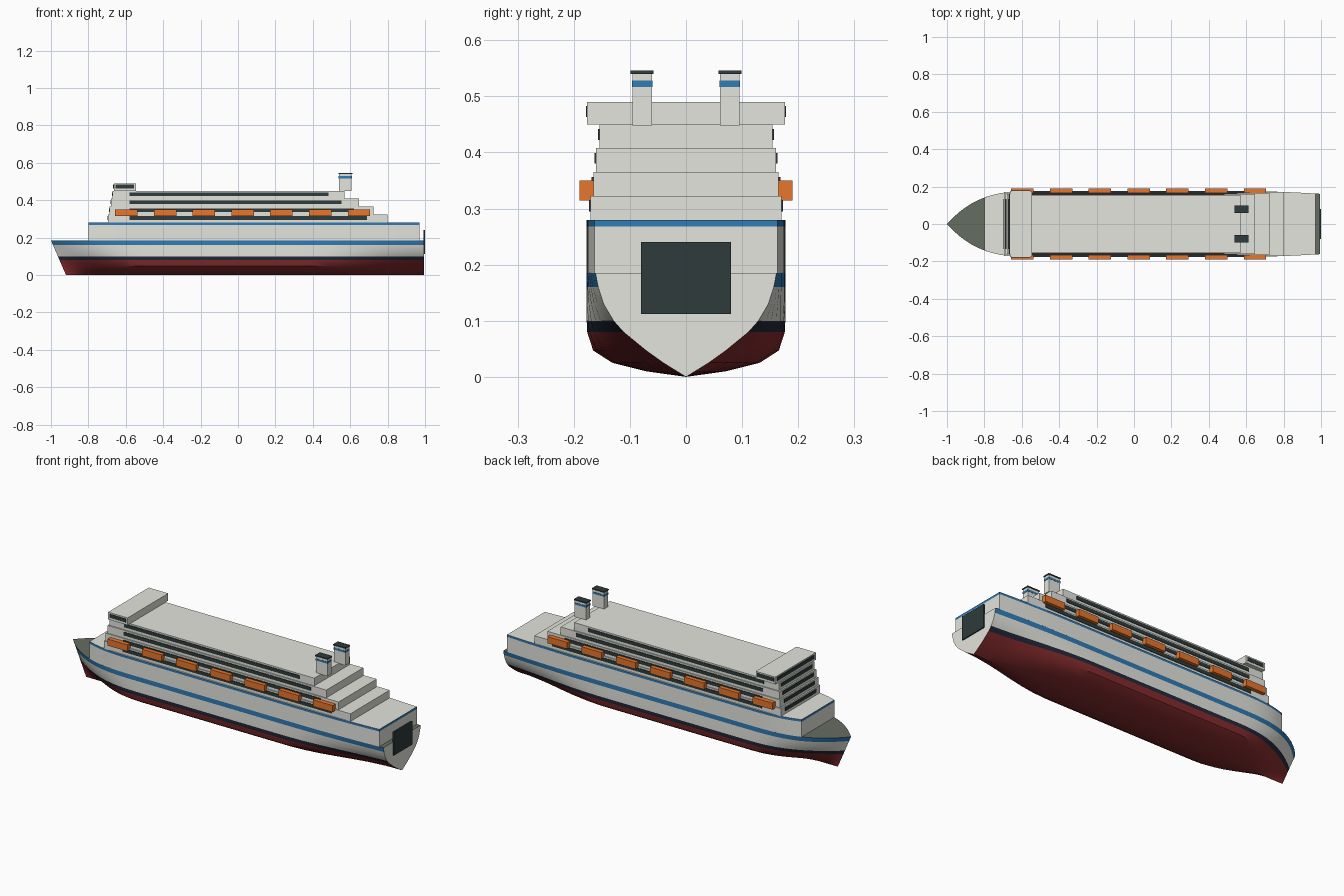
import bpy, bmesh, math

if "Cube" in bpy.data.objects:
    bpy.data.objects.remove(bpy.data.objects["Cube"])


def material(name, r, g, b):
    m = bpy.data.materials.new(name)
    m.diffuse_color = (r, g, b, 1)
    m.use_nodes = True
    m.node_tree.nodes["Principled BSDF"].inputs["Base Color"].default_value = m.diffuse_color
    return m


WHITE = material("off_white", 0.78, 0.78, 0.73)
BLUE = material("stripe_blue", 0.03, 0.20, 0.46)
RED = material("bottom_red", 0.24, 0.025, 0.027)
NAVY = material("waterline_navy", 0.016, 0.022, 0.045)
DECK = material("deck_green_grey", 0.13, 0.155, 0.12)
DARK = material("dark_glass", 0.028, 0.043, 0.043)
ORANGE = material("lifeboat_orange", 0.80, 0.18, 0.025)


def finish(name, bm, mats, smooth=False):
    bmesh.ops.remove_doubles(bm, verts=bm.verts, dist=1e-5)
    bmesh.ops.recalc_face_normals(bm, faces=bm.faces)
    me = bpy.data.meshes.new(name)
    bm.to_mesh(me)
    bm.free()
    for m in mats:
        me.materials.append(m)
    ob = bpy.data.objects.new(name, me)
    bpy.context.collection.objects.link(ob)
    if smooth:
        bpy.ops.object.select_all(action='DESELECT')
        bpy.context.view_layer.objects.active = ob
        ob.select_set(True)
        bpy.ops.object.shade_smooth_by_angle(angle=math.radians(35))
    return ob


def box(name, x0, x1, y0, y1, z0, z1, mat):
    bm = bmesh.new()
    bmesh.ops.create_cube(bm, size=1)
    for v in bm.verts:
        v.co.x = x0 if v.co.x < 0 else x1
        v.co.y = y0 if v.co.y < 0 else y1
        v.co.z = z0 if v.co.z < 0 else z1
    return finish(name, bm, [mat])


def ease(t):
    t = min(max(t, 0), 1)
    return t * t * (3 - 2 * t)


BEAM, DECK_Z, STERN = 0.177, 0.185, 0.994


def half_width(x):
    """Deck outline: pointed round bow, slight taper at the stern."""
    w = BEAM
    if x < -0.5:
        w *= 1 - (max(0, -0.5 - x) / 0.5) ** 3.15
    if x > 0.5:
        w -= 0.016 * ((x - 0.5) / 0.5) ** 2
    return w


# Hull: lofted sections blending a full midship into V-shaped ends
LEVELS = [0, 0.01, 0.025, 0.047, 0.08, 0.10, 0.13, 0.16, DECK_Z]
FULL = [0, 0.40, 0.74, 0.935, 0.995, 1, 1, 1, 1]
VEE = [0, 0.10, 0.25, 0.44, 0.69, 0.80, 0.91, 0.97, 1]
stations = [-1 + 0.5 * (i / 14) ** 1.6 for i in range(15)]
stations += [-0.5 + (STERN + 0.5) * i / 18 for i in range(1, 19)]

bm = bmesh.new()
rings = []
for x in stations:
    bow, stern = ease((-0.5 - x) / 0.5), ease((x - 0.4) / 0.6)
    k = max(bow, stern)
    half = []
    for z, f, v in zip(LEVELS, FULL, VEE):
        rake = 0.08 * bow * (1 - z / DECK_Z)
        half.append((x + rake, half_width(x) * (f * (1 - k) + v * k), z))
    pts = [(a, -b, c) for a, b, c in reversed(half)] + half[1:]
    rings.append([bm.verts.new(p) for p in pts])
for a, b in zip(rings, rings[1:]):
    for j in range(len(a) - 1):
        f = bm.faces.new((a[j], a[j + 1], b[j + 1], b[j]))
        z = f.calc_center_median().z
        f.material_index = 2 if z < 0.08 else 3 if z < 0.10 else 0 if z < 0.16 else 1
    f = bm.faces.new((a[0], b[0], b[-1], a[-1]))
    f.material_index = 4
bm.faces.new(rings[-1])
bmesh.ops.dissolve_degenerate(bm, dist=1e-5, edges=bm.edges)
finish("hull", bm, [WHITE, BLUE, RED, NAVY, DECK], smooth=True)

# Upper hull: follows the deck outline, with a blue top band
xs = [-0.8 + 1.77 * i / 40 for i in range(41)]
outline = [(x, -half_width(x)) for x in xs] + [(x, half_width(x)) for x in reversed(xs)]
bm = bmesh.new()
loops = [[bm.verts.new((x, y, z)) for x, y in outline] for z in (DECK_Z, 0.268, 0.28)]
n = len(outline)
for lvl in range(2):
    lo, hi = loops[lvl], loops[lvl + 1]
    for i in range(n):
        j = (i + 1) % n
        f = bm.faces.new((lo[i], lo[j], hi[j], hi[i]))
        f.material_index = lvl
bm.faces.new(loops[2])
bm.faces.new(loops[0])
finish("upper_hull", bm, [WHITE, BLUE], smooth=True)

# Stepped passenger decks with window strips on the sides and front
TIER_H = 0.0425
TIERS = [  # front x, rear x, half width, rear end of window strip
    (-0.694, 0.800, 0.170, 0.690),
    (-0.686, 0.725, 0.165, 0.620),
    (-0.678, 0.647, 0.160, 0.553),
    (-0.670, 0.570, 0.154, 0.485),
]
for i, (x0, x1, w, wx) in enumerate(TIERS):
    z = 0.28 + i * TIER_H
    box(f"passenger_deck_{i + 1}", x0, x1, -w, w, z, z + TIER_H, WHITE)
    z0, z1 = z + 0.015, z + 0.034
    for s, side in ((-1, "front"), (1, "back")):
        ya, yb = sorted((s * (w - 0.004), s * (w + 0.003)))
        box(f"deck_windows_{side}_{i + 1}", -0.58, wx, ya, yb, z0, z1, DARK)
    box(f"deck_windows_bow_{i + 1}", x0 - 0.003, x0 + 0.004, -0.133, 0.133, z0, z1, DARK)

# Bridge with wings and windows
BX0, BX1, BW, BZ = -0.664, -0.546, 0.176, 0.45
box("bridge", BX0, BX1, -BW, BW, BZ, 0.49, WHITE)
box("bridge_windows_bow", BX0 - 0.003, BX0 + 0.004, -0.16, 0.16, 0.463, 0.483, DARK)
for s, side in ((-1, "front"), (1, "back")):
    ya, yb = sorted((s * (BW - 0.004), s * (BW + 0.002)))
    box(f"bridge_windows_{side}", -0.655, -0.556, ya, yb, 0.463, 0.483, DARK)

for s, side in ((-1, "front"), (1, "back")):
    # Lifeboats along each side
    for i in range(7):
        cx = -0.597 + 0.2073 * i
        ya, yb = sorted((s * 0.160, s * 0.190))
        box(f"lifeboat_{side}_{i + 1}", cx - 0.06, cx + 0.06, ya, yb, 0.314, 0.35, ORANGE)
    # Twin funnels with blue band and dark cap
    for part, g, z0, z1, mat in (("funnel", 0, 0.448, 0.541, WHITE),
                                 ("funnel_band", 0.001, 0.517, 0.528, BLUE),
                                 ("funnel_cap", 0.003, 0.540, 0.546, DARK)):
        cy = s * 0.078
        box(f"{part}_{side}", 0.539 - g, 0.608 + g, cy - 0.0175 - g, cy + 0.0175 + g,
            z0, z1, mat)

# Stern vehicle door
box("stern_door", 0.991, 1.0, -0.08, 0.08, 0.112, 0.24, DARK)
